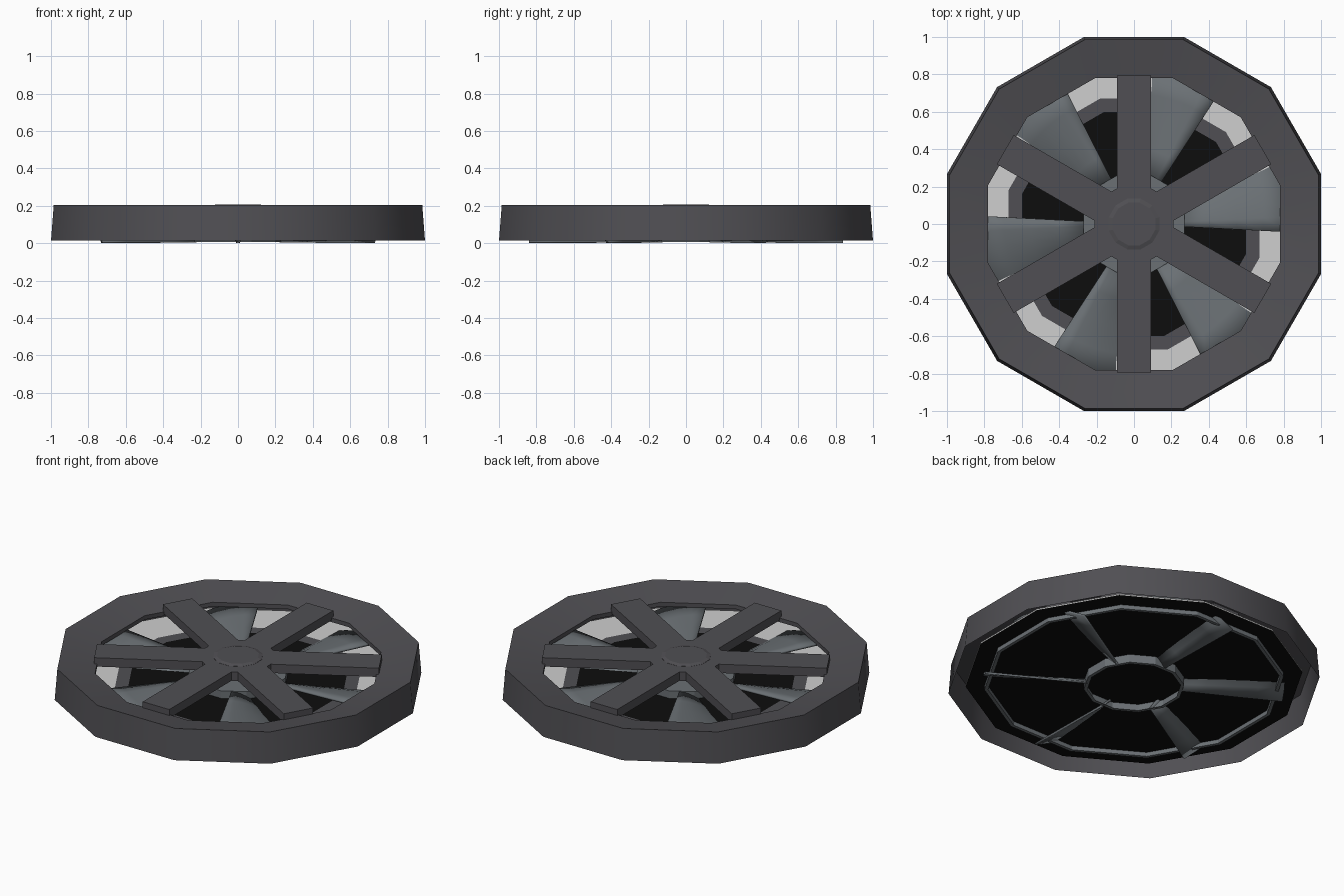
import bpy, bmesh, math
from mathutils import Matrix

if "Cube" in bpy.data.objects:
    bpy.data.objects.remove(bpy.data.objects["Cube"])

def material(name, rgb):
    m = bpy.data.materials.new(name)
    m.diffuse_color = (*rgb, 1)
    m.use_nodes = True
    m.node_tree.nodes["Principled BSDF"].inputs["Base Color"].default_value = m.diffuse_color
    return m

DARK = material("dark grey", (0.08, 0.078, 0.087))
STEEL = material("blade grey", (0.145, 0.162, 0.175))
WHITE = material("pale grey", (0.62, 0.62, 0.62))
BLACK = material("black", (0.004, 0.004, 0.004))

def finish(bm, name, mats, smooth=None):
    me = bpy.data.meshes.new(name)
    bm.to_mesh(me)
    bm.free()
    ob = bpy.data.objects.new(name, me)
    bpy.context.collection.objects.link(ob)
    for m in mats:
        me.materials.append(m)
    if smooth:
        bpy.ops.object.select_all(action='DESELECT')
        ob.select_set(True)
        bpy.context.view_layer.objects.active = ob
        bpy.ops.object.shade_smooth_by_angle(angle=math.radians(smooth))
    return ob

def lathe(name, profile, mats, n=12, start=15, smooth=None, rule=None):
    """Turn (radius, z) points round z; radius 0 closes to a single point."""
    bm = bmesh.new()
    rings = []
    for r, z in profile:
        if r == 0:
            rings.append([bm.verts.new((0, 0, z))] * n)
        else:
            rings.append([bm.verts.new((r * math.cos(a), r * math.sin(a), z))
                          for a in (math.radians(start + 360 * i / n) for i in range(n))])
    for k in range(len(rings) - 1):
        a, b = rings[k], rings[k + 1]
        for i in range(n):
            j = (i + 1) % n
            vs = list(dict.fromkeys((a[i], a[j], b[j], b[i])))
            f = bm.faces.new(vs)
            if rule:
                f.material_index = rule[k]
    return finish(bm, name, mats, smooth)

# housing ring: open underneath, top sloping in to the opening
lathe("housing_ring", [(1.035, 0.015), (1.02, 0.203), (0.807, 0.16), (0.807, 0.135)],
      [DARK], smooth=40)

# back plate: black underside, painted bands on top
lathe("back_plate", [(0, 0.055), (0.94, 0.055), (0.94, 0.064), (0.695, 0.064),
                     (0.62, 0.064), (0, 0.064)],
      [BLACK, DARK, WHITE], rule=[0, 2, 2, 1, 0])

# fan hub: hollow cup passing through the plate
lathe("fan_hub", [(0.26, 0.005), (0.28, 0.005), (0.28, 0.11), (0, 0.11)], [STEEL])

# fan rim below the plate
lathe("fan_rim", [(0.835, 0.06), (0.835, 0.03), (0.815, 0.03), (0.815, 0.06)], [STEEL])

# six curved blades, low under each spoke and rising clockwise
bm = bmesh.new()
NA, NR = 6, 4
for k in range(6):
    grid = []
    for i in range(NA + 1):
        t = i / NA
        a = math.radians(60 * k + 31 - 34 * t)
        row = []
        for j in range(NR + 1):
            s = j / NR
            r = 0.26 + 0.58 * s
            z = 0.012 + (0.095 + 0.035 * s) * (1 - (1 - t) ** 2)
            row.append(bm.verts.new((r * math.cos(a), r * math.sin(a), z)))
        grid.append(row)
    for i in range(NA):
        for j in range(NR):
            bm.faces.new((grid[i][j], grid[i + 1][j], grid[i + 1][j + 1], grid[i][j + 1]))
bmesh.ops.reverse_faces(bm, faces=[f for f in bm.faces if f.calc_center_median().z < 0 or f.normal.z < 0])
bm.normal_update()
for f in bm.faces:
    if f.normal.z < 0:
        f.normal_flip()
blades = finish(bm, "fan_blades", [STEEL], smooth=40)
sol = blades.modifiers.new("thickness", 'SOLIDIFY')
sol.thickness = 0.012
sol.offset = -1

# guard: three bars crossing the centre make six spokes
bm = bmesh.new()
for ang in (30, 90, 150):
    mat = (Matrix.Rotation(math.radians(ang), 4, 'Z') @ Matrix.Translation((0, 0, 0.173))
           @ Matrix.Diagonal((1.59, 0.18, 0.054, 1)))
    bmesh.ops.create_cube(bm, size=1, matrix=mat)
finish(bm, "guard_spokes", [DARK])

# guard centre: hexagon filling the corners between spokes
lathe("guard_centre", [(0, 0.146), (0.243, 0.146), (0.243, 0.2), (0, 0.2)], [DARK], n=6, start=30)

# raised cap
lathe("guard_cap", [(0.14, 0.198), (0.14, 0.201), (0.118, 0.208), (0, 0.208)], [DARK])

# consistent outward normals on every part except the blades
for ob in bpy.context.collection.objects:
    if ob.type == 'MESH' and ob is not blades:
        b = bmesh.new()
        b.from_mesh(ob.data)
        bmesh.ops.recalc_face_normals(b, faces=b.faces)
        b.to_mesh(ob.data)
        b.free()
